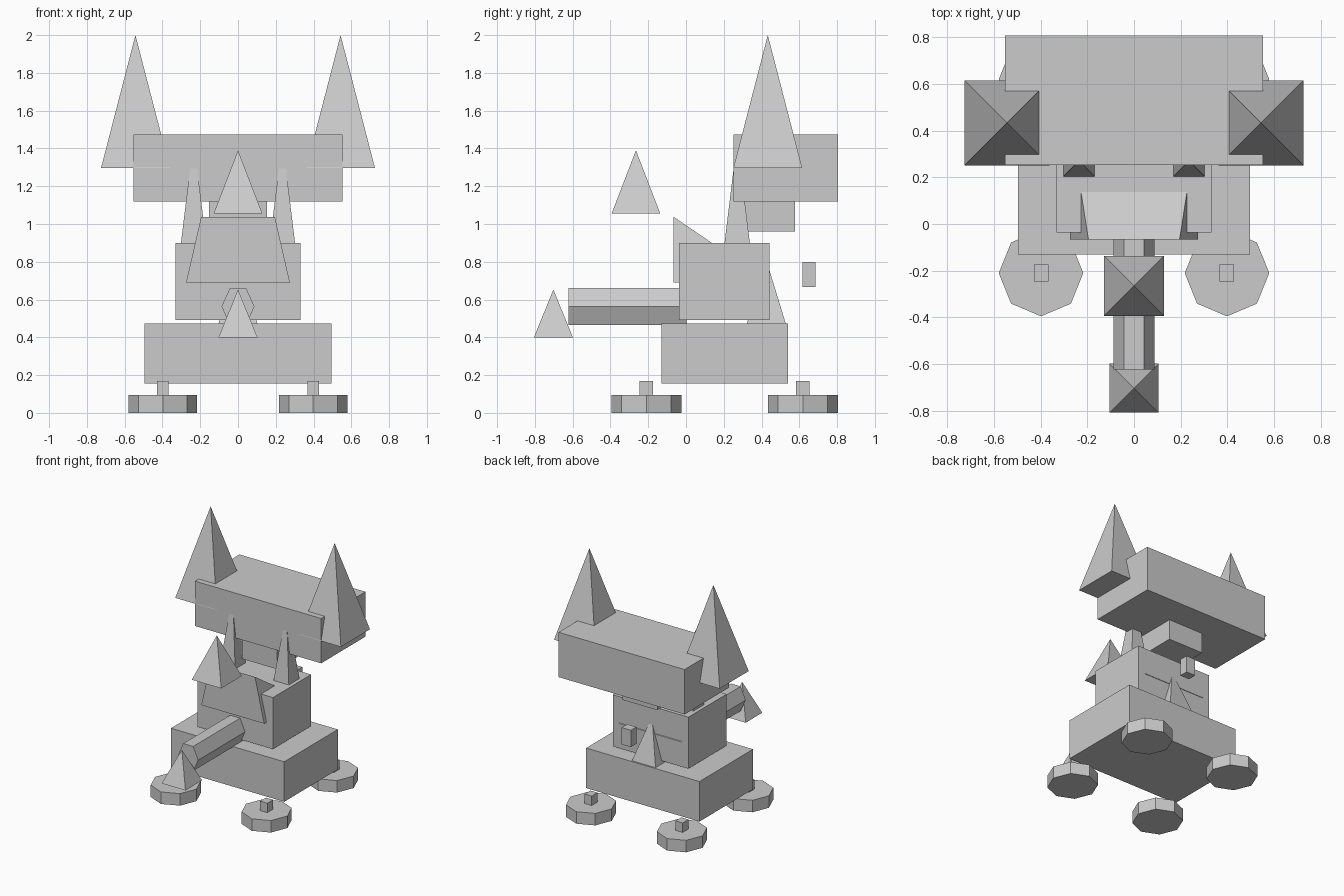
import bpy, bmesh, math
from mathutils import Matrix, Vector

if "Cube" in bpy.data.objects:
    bpy.data.objects.remove(bpy.data.objects["Cube"])

grey = bpy.data.materials.new("plain grey")
grey.diffuse_color = (0.6, 0.6, 0.6, 1)
grey.use_nodes = True
grey.node_tree.nodes["Principled BSDF"].inputs["Base Color"].default_value = grey.diffuse_color


def finish(name, bm):
    bmesh.ops.recalc_face_normals(bm, faces=bm.faces)
    me = bpy.data.meshes.new(name)
    bm.to_mesh(me)
    bm.free()
    me.materials.append(grey)
    ob = bpy.data.objects.new(name, me)
    bpy.context.collection.objects.link(ob)
    return ob


def box(name, x, y, z):
    """Box from (min, max) ranges."""
    bm = bmesh.new()
    lo, hi = Vector((x[0], y[0], z[0])), Vector((x[1], y[1], z[1]))
    m = Matrix.Translation((lo + hi) / 2) @ Matrix.Diagonal((*(hi - lo), 1))
    bmesh.ops.create_cube(bm, size=1, matrix=m)
    return finish(name, bm)


def pyramid(name, x, y, z0, z1, half):
    """Square pyramid with its base at z0 and tip at z1."""
    bm = bmesh.new()
    m = Matrix.Translation((x, y, (z0 + z1) / 2)) @ Matrix.Rotation(math.pi / 4, 4, 'Z')
    bmesh.ops.create_cone(bm, cap_ends=True, segments=4, radius1=half * math.sqrt(2),
                          radius2=0, depth=z1 - z0, matrix=m)
    bmesh.ops.remove_doubles(bm, verts=bm.verts, dist=1e-5)
    return finish(name, bm)


def prism(name, points, offset):
    """Extrude a planar outline along an offset."""
    bm = bmesh.new()
    face = bm.faces.new([bm.verts.new(p) for p in points])
    ext = bmesh.ops.extrude_face_region(bm, geom=[face], use_keep_orig=True)
    verts = [g for g in ext["geom"] if isinstance(g, bmesh.types.BMVert)]
    bmesh.ops.translate(bm, vec=offset, verts=verts)
    return finish(name, bm)


# stacked main blocks
box("base", (-0.496, 0.496), (-0.13, 0.54), (0.155, 0.472))
box("body", (-0.331, 0.331), (-0.036, 0.442), (0.492, 0.90))
box("neck", (-0.153, 0.153), (0.27, 0.578), (0.96, 1.13))
box("head", (-0.552, 0.552), (0.252, 0.806), (1.12, 1.475))

# four flat octagonal wheels with square axles
for sx in (-1, 1):
    for end, y in (("front", -0.21), ("back", 0.619)):
        side = "left" if sx < 0 else "right"
        ring = [(sx * 0.398 + 0.181 * math.cos(i * math.pi / 4),
                 y + 0.185 * math.sin(i * math.pi / 4), 0) for i in range(8)]
        prism(f"{end}_{side}_wheel", ring, (0, 0, 0.095))
        box(f"{end}_{side}_axle", (sx * 0.398 - 0.031, sx * 0.398 + 0.031),
            (y - 0.036, y + 0.036), (0.09, 0.17))

# paired spikes: large on the head, slim between body and head
for side, sx in (("left", -1), ("right", 1)):
    pyramid(f"{side}_horn", sx * 0.543, 0.433, 1.297, 2.0, 0.182)
    pyramid(f"{side}_collar_spike", sx * 0.235, 0.271, 0.89, 1.45, 0.068)

# single spikes
pyramid("front_tip", 0, -0.702, 0.398, 0.653, 0.104)
pyramid("nose", 0, -0.265, 1.055, 1.39, 0.129)
pyramid("back_spike", 0, 0.425, 0.46, 0.81, 0.107)

# six-sided front arm
prism("front_arm", [(0.087 * math.cos(i * math.pi / 3), -0.622,
                     0.563 + 0.097 * math.sin(i * math.pi / 3) / math.sin(math.pi / 3))
                    for i in range(6)], (0, 0.624, 0))

# sloping chest wedge, narrower at the top, its thin end reaching the body's back
bm = bmesh.new()
outline = ((0.275, -0.066, 0.69), (0.195, -0.066, 1.038), (0.275, 0.446, 0.69))
left, right = ([bm.verts.new((s * x, y, z)) for x, y, z in outline] for s in (-1, 1))
bm.faces.new(left)
bm.faces.new(right)
for i in range(3):
    j = (i + 1) % 3
    bm.faces.new((left[i], left[j], right[j], right[i]))
finish("chest_wedge", bm)

# small block floating behind the body
box("rear_block", (0.003, 0.083), (0.616, 0.686), (0.667, 0.80))
